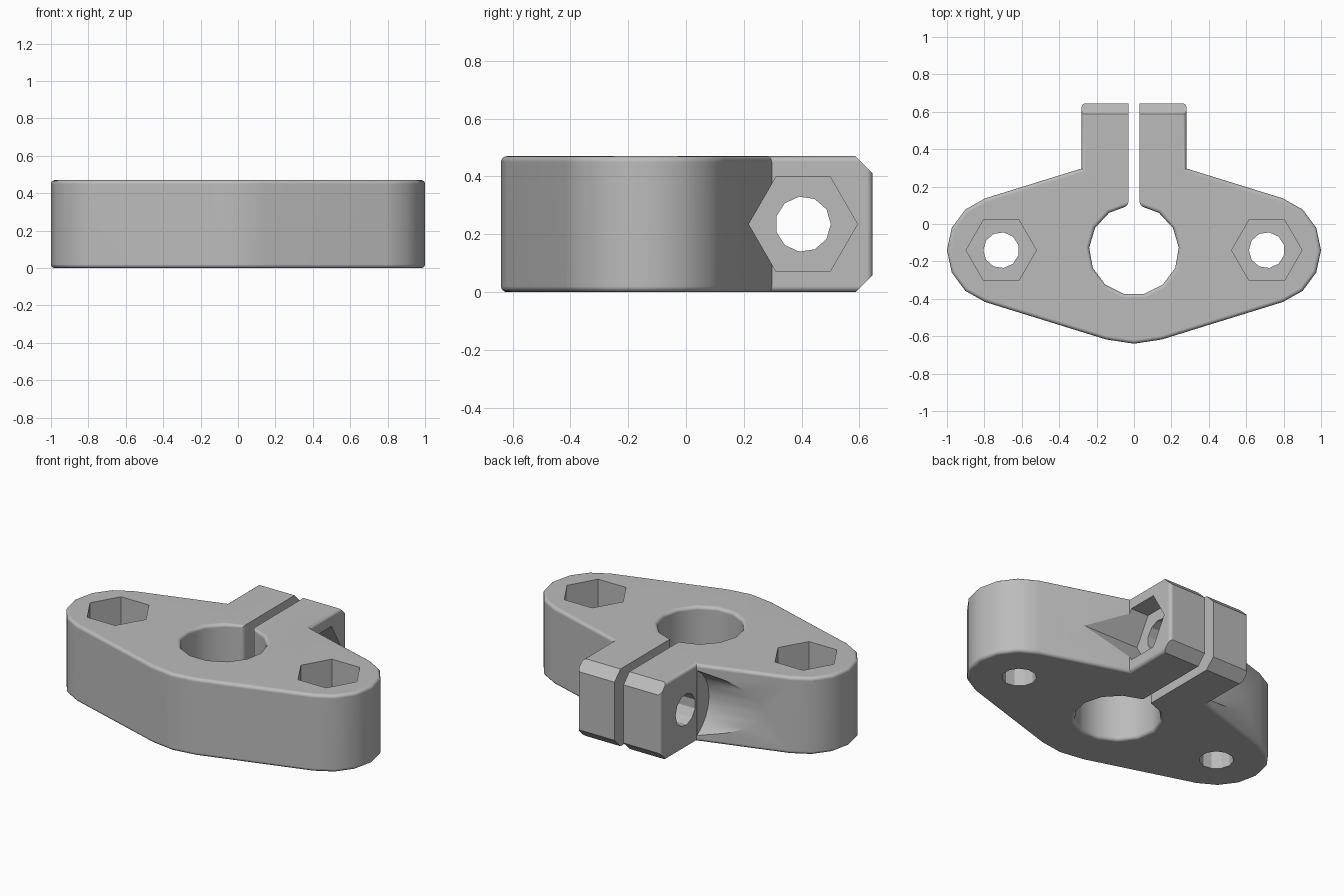
import bpy
import bmesh
from math import acos, asin, cos, sin, pi, radians
from mathutils import Vector

if "Cube" in bpy.data.objects:
    bpy.data.objects.remove(bpy.data.objects["Cube"])

HEIGHT = 0.47
CY = -0.14                     # y of the bore and bolt axes
EAR_X, EAR_R, HUB_R = 0.71, 0.29, 0.5
BORE_R, SLOT = 0.24, 0.03
ARM_X, ARM_Y, CHAMFER = 0.28, 0.645, 0.058
PIN_Y, MID = 0.405, HEIGHT / 2

grey = bpy.data.materials.new("plain grey")
grey.use_nodes = True
grey.diffuse_color = (0.5, 0.5, 0.5, 1)
grey.node_tree.nodes["Principled BSDF"].inputs["Base Color"].default_value = (0.5, 0.5, 0.5, 1)


def arc(cx, cy, r, start, end, steps):
    """Points along an arc, both ends included."""
    angles = [start + (end - start) * i / steps for i in range(steps + 1)]
    return [(cx + r * cos(a), cy + r * sin(a)) for a in angles]


def new_object(name, bm):
    bmesh.ops.recalc_face_normals(bm, faces=bm.faces[:])
    mesh = bpy.data.meshes.new(name)
    bm.to_mesh(mesh)
    bm.free()
    mesh.materials.append(grey)
    obj = bpy.data.objects.new(name, mesh)
    bpy.context.collection.objects.link(obj)
    return obj


def prism(name, sides, radius, start, end, turn=0):
    """Regular prism running from start to end."""
    start, end = Vector(start), Vector(end)
    axis = end - start
    bpy.ops.mesh.primitive_cylinder_add(vertices=sides, radius=radius, depth=axis.length,
                                        location=(start + end) / 2)
    obj = bpy.context.object
    obj.name = name
    if abs(axis.x) > 0:
        obj.rotation_euler = (0, pi / 2, 0)
    else:
        obj.rotation_euler = (0, 0, turn)
    return obj


# Flange outline: ears tangent to the hub, clamp arms, slot and bore in one loop
tangent = acos((HUB_R - EAR_R) / EAR_X)
tip = (EAR_X + EAR_R * cos(tangent), CY + EAR_R * sin(tangent))
root_y = tip[1] + (tip[0] - ARM_X) * cos(tangent) / sin(tangent)
ear = arc(EAR_X, CY, EAR_R, tangent, -tangent, 6)
hub = arc(0, CY, HUB_R, -tangent, -pi / 2, 1)
right = [(SLOT, ARM_Y), (ARM_X, ARM_Y), (ARM_X, root_y)] + ear + hub
left = [(-x, y) for x, y in reversed(right[:-1])]
gap = asin(SLOT / BORE_R)
bore = arc(0, CY, BORE_R, pi / 2 + gap, 5 * pi / 2 - gap, 13)
outline = right + left + bore

bm = bmesh.new()
base = bm.faces.new([bm.verts.new((x, y, 0)) for x, y in outline])
raised = bmesh.ops.extrude_face_region(bm, geom=[base])["geom"]
bmesh.ops.translate(bm, vec=(0, 0, HEIGHT),
                    verts=[v for v in raised if isinstance(v, bmesh.types.BMVert)])
bmesh.ops.recalc_face_normals(bm, faces=bm.faces[:])


def softened(edge):
    """Rims outside the slot, arm corners and the slot mouth at the bore."""
    a, b = edge.verts
    if abs(a.co.z - b.co.z) < 0.01:
        in_slot = all(abs(abs(v.co.x) - SLOT) < 0.001 for v in edge.verts)
        return not in_slot
    corner = abs(abs(a.co.x) - ARM_X) < 0.001 and a.co.y > root_y + 0.01
    mouth = abs(abs(a.co.x) - SLOT) < 0.001 and a.co.y < root_y
    return corner or mouth


bmesh.ops.bevel(bm, geom=[e for e in bm.edges if softened(e)], offset=0.02,
                segments=4, profile=0.5, affect='EDGES', clamp_overlap=True)

# Sloped ends of the clamp arms, top and bottom
for z, up in ((HEIGHT, 1), (0, -1)):
    cut = bmesh.ops.bisect_plane(bm, geom=bm.verts[:] + bm.edges[:] + bm.faces[:],
                                 plane_co=(0, ARM_Y - CHAMFER, z), plane_no=(0, 1, up),
                                 clear_outer=True)
    rim = [e for e in cut["geom_cut"] if isinstance(e, bmesh.types.BMEdge)]
    bmesh.ops.edgeloop_fill(bm, edges=rim)
body = new_object("clamp_flange", bm)

# Bolt holes, nut pockets and the clearance for the clamp screw head
cutters = []
for side, x in (("left", EAR_X), ("right", -EAR_X)):
    cutters.append(prism(side + "_bolt_hole", 11, 0.096, (x, CY, -0.1), (x, CY, 0.6), pi / 2))
    cutters.append(prism(side + "_nut_pocket", 6, 0.188, (x, CY, 0.25), (x, CY, 0.6), pi / 2))
cutters.append(prism("clamp_hole", 11, 0.096, (-0.6, PIN_Y, MID), (0.6, PIN_Y, MID)))
cutters.append(prism("clamp_nut_pocket", 6, 0.188, (0.16, PIN_Y, MID), (1, PIN_Y, MID)))
cutters.append(prism("screw_head_clearance", 24, 0.225,
                     (-ARM_X - 0.001, PIN_Y, MID), (-1.1, PIN_Y, MID)))

bpy.ops.object.select_all(action='DESELECT')
bpy.context.view_layer.objects.active = body
body.select_set(True)
for cutter in cutters:
    cutter.hide_render = True
    mod = body.modifiers.new(cutter.name, 'BOOLEAN')
    mod.operation = 'DIFFERENCE'
    mod.solver = 'EXACT'
    mod.object = cutter
    bpy.ops.object.modifier_apply(modifier=mod.name)
for cutter in cutters:
    bpy.data.objects.remove(cutter)

# Soft shading on curves, crisp edges elsewhere
bpy.ops.object.shade_smooth_by_angle(angle=radians(30))
weighted = body.modifiers.new("weighted_normals", 'WEIGHTED_NORMAL')
weighted.keep_sharp = True
